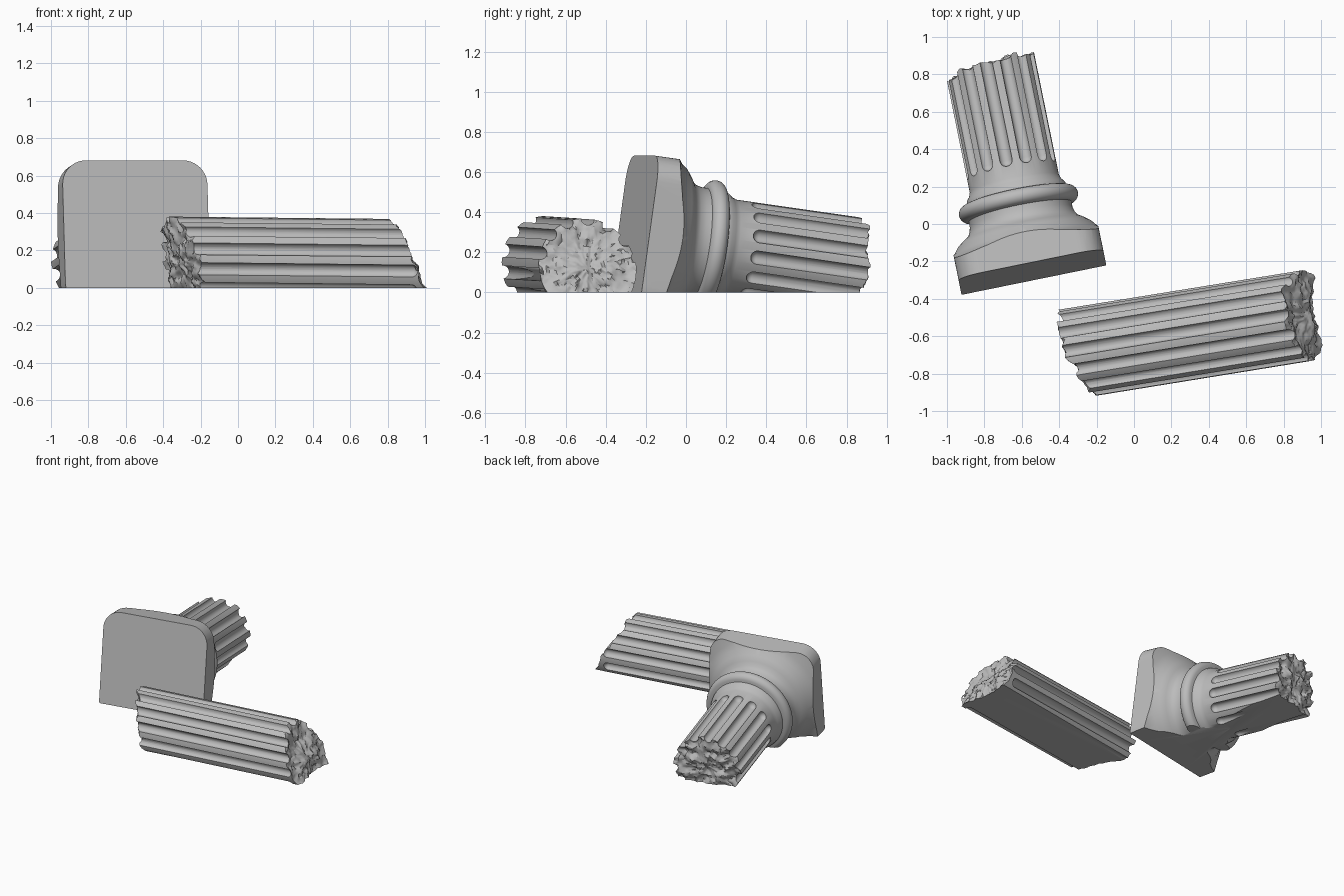
import bpy, bmesh, math
from mathutils import Matrix, Vector, noise

if "Cube" in bpy.data.objects:
    bpy.data.objects.remove(bpy.data.objects["Cube"])

R = 0.243          # shaft radius
SEG = 112          # sides of the turned body
FLUTES = 14
FLUTE_R = 0.034

stone = bpy.data.materials.new("grey_stone")
stone.use_nodes = True
GREY = (0.5, 0.5, 0.5, 1)
stone.diffuse_color = GREY
stone.node_tree.nodes["Principled BSDF"].inputs["Base Color"].default_value = GREY


def add_object(name, bm, matrix=Matrix()):
    bmesh.ops.recalc_face_normals(bm, faces=bm.faces)
    mesh = bpy.data.meshes.new(name)
    bm.to_mesh(mesh)
    bm.free()
    ob = bpy.data.objects.new(name, mesh)
    ob.matrix_world = matrix
    bpy.context.collection.objects.link(ob)
    return ob


def frame(origin, yaw, pitch):
    """Local z runs along the column axis, local y points down."""
    yaw, pitch = math.radians(yaw), math.radians(pitch)
    axis = Vector((math.cos(yaw) * math.cos(pitch), math.sin(yaw) * math.cos(pitch), math.sin(pitch)))
    side = axis.cross(Vector((0, 0, 1))).normalized()
    rot = Matrix((side, axis.cross(side), axis)).transposed().to_4x4()
    return Matrix.Translation(origin) @ rot


def broken(base, slope_x, slope_y, seed):
    """Height of a rough, slanted break over the cross-section."""
    def height(x, y):
        p = Vector((x, y, seed))
        rough = 0.032 * noise.noise(p * 9) + 0.02 * noise.noise(p * 23) + 0.009 * noise.noise(p * 55)
        return base + slope_x * x + slope_y * y + rough
    return height


def cap(height):
    return [(R * i / 14, height) for i in range(15)]


def turned(rings):
    """Closed body from rings of (radius, height or height function)."""
    bm = bmesh.new()
    loops = []
    for r, t in rings:
        loop = []
        for i in range(SEG):
            a = 2 * math.pi * i / SEG
            x, y = r * math.cos(a), r * math.sin(a)
            loop.append(bm.verts.new((x, y, t(x, y) if callable(t) else t)))
        loops.append(loop)
    for lo, hi in zip(loops, loops[1:]):
        for i in range(SEG):
            j = (i + 1) % SEG
            bm.faces.new((lo[i], lo[j], hi[j], hi[i]))
    bmesh.ops.remove_doubles(bm, verts=bm.verts, dist=1e-5)
    bmesh.ops.triangulate(bm, faces=bm.faces)
    return bm


def flute_cutter(start, end, matrix):
    """Ring of round-ended rods."""
    bm = bmesh.new()
    for k in range(FLUTES):
        a = 2 * math.pi * k / FLUTES - math.radians(4.5)
        at = Matrix.Translation((R * math.sin(a), -R * math.cos(a), start))
        rod = bmesh.ops.create_uvsphere(bm, u_segments=20, v_segments=10, radius=FLUTE_R)["verts"]
        for v in rod:
            if v.co.z > 1e-4:
                v.co.z += end - start
            v.co = at @ v.co
    return add_object("flute_cutter", bm, matrix)


def block(name, size, centre, matrix=Matrix(), corner=0):
    bm = bmesh.new()
    bmesh.ops.create_cube(bm, matrix=Matrix.Translation(centre) @ Matrix.Diagonal((*size, 1)))
    if corner:
        edges = [e for e in bm.edges if abs(e.verts[0].co.z - e.verts[1].co.z) > 0.1]
        bmesh.ops.bevel(bm, geom=edges, offset=corner, segments=10, profile=0.5, affect='EDGES')
    return add_object(name, bm, matrix)


def carve(ob, cuts):
    """Apply booleans, then shade and paint."""
    for cutter, operation in cuts:
        mod = ob.modifiers.new(cutter.name, 'BOOLEAN')
        mod.object, mod.operation, mod.solver = cutter, operation, 'EXACT'
        cutter.hide_render = True
    bpy.context.view_layer.update()
    graph = bpy.context.evaluated_depsgraph_get()
    mesh = bpy.data.meshes.new_from_object(ob.evaluated_get(graph))
    ob.modifiers.clear()
    ob.data = mesh
    mesh.materials.clear()
    mesh.materials.append(stone)
    for o in bpy.context.selected_objects:
        o.select_set(False)
    ob.select_set(True)
    bpy.context.view_layer.objects.active = ob
    bpy.ops.object.shade_smooth_by_angle(angle=math.radians(32))


ground = block("ground_cutter", (6, 6, 2), (0, 0, -1))

# Standing base: plinth flare, cove, round moulding, neck, fluted stump
place = frame((-0.543, -0.26, 0.29), 101.5, -8)
flare = [(0, 0), (0.6, 0), (0.57, 0.09), (0.5, 0.118), (0.44, 0.142), (0.395, 0.17),
         (0.365, 0.208), (0.33, 0.235), (0.302, 0.252), (0.288, 0.275), (0.28, 0.305), (0.28, 0.33)]
moulding = [(0.28 + 0.044 * math.cos(a), 0.378 + 0.044 * math.sin(a))
            for a in [math.radians(-90 + 15 * i) for i in range(13)]]
neck = [(0.272, 0.424), (0.268, 0.445), (0.252, 0.465), (R, 0.49)]
stump_end = cap(broken(1.13, 0.12, 0, 3.1))[::-1]
base = add_object("column_base", turned(flare + moulding + neck + stump_end), place)
plinth = block("plinth_cutter", (0.79, 0.79, 2), (0, 0, 1), place, 0.13)
flutes = flute_cutter(0.59, 1.6, place)
carve(base, [(plinth, 'INTERSECT'), (flutes, 'DIFFERENCE'), (ground, 'DIFFERENCE')])

# Fallen shaft, broken at both ends
place = frame((0.1, -0.623, 0.133), 9.2, -0.6)
near = cap(broken(-0.41, 0.25, 0.25, 7.7))
far = cap(broken(0.83, 0, 0.45, 1.4))[::-1]
shaft = add_object("fallen_shaft", turned(near + far), place)
shaft_flutes = flute_cutter(-1, 0.8, place)
carve(shaft, [(shaft_flutes, 'DIFFERENCE'), (ground, 'DIFFERENCE')])

for cutter in (ground, plinth, flutes, shaft_flutes):
    bpy.data.objects.remove(cutter)
